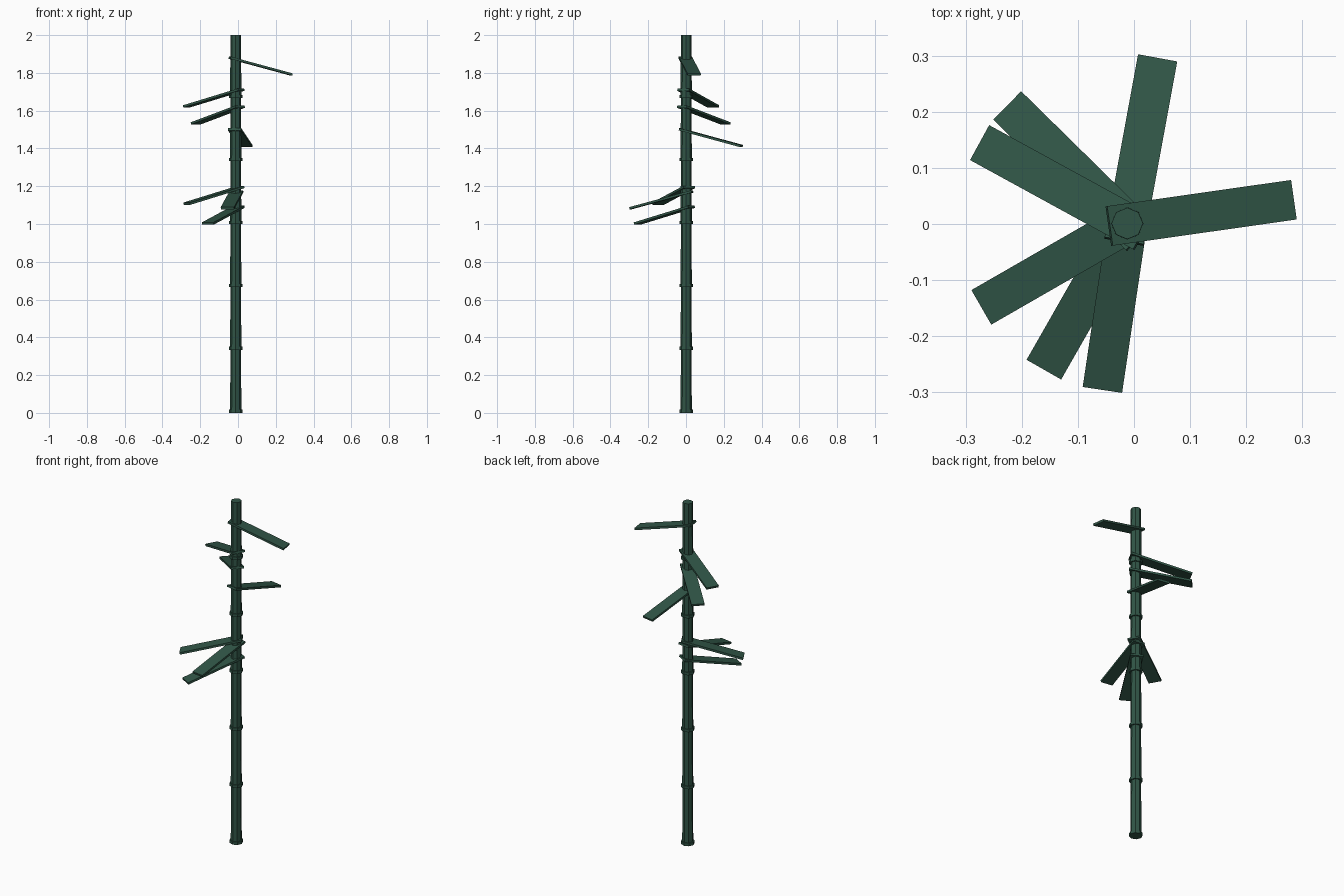
import bpy, math
from mathutils import Matrix, Vector

if "Cube" in bpy.data.objects:
    bpy.data.objects.remove(bpy.data.objects["Cube"])

CX, CY = -0.012, 0.001      # stalk axis
SEG = 2.0 / 6               # length of one stalk section

green = bpy.data.materials.new("dark bamboo green")
green.diffuse_color = (0.030, 0.091, 0.062, 1)
green.use_nodes = True
green.node_tree.nodes["Principled BSDF"].inputs["Base Color"].default_value = green.diffuse_color


def tube(name, z0, z1, r0, r1):
    """Eight-sided flat-shaded section with a corner on each axis."""
    bpy.ops.mesh.primitive_cone_add(vertices=8, radius1=r0, radius2=r1, depth=z1 - z0,
                                    location=(CX, CY, (z0 + z1) / 2))
    ob = bpy.context.object
    ob.name = name
    ob.data.materials.append(green)


# Stalk sections, each with a raised joint ring at its foot
for i in range(6):
    z = i * SEG
    tube(f"stalk_section_{i + 1}", z, z + SEG, 0.030, 0.028)
    tube(f"joint_ring_{i + 1}", z, z + 0.017, 0.036, 0.036)


def leaf(name, angle, top):
    """Thin plank leaf piercing the stalk and drooping 15 degrees outward."""
    tilt, width, thick = math.radians(15), 0.071, 0.012
    length = 0.331 / math.cos(tilt)
    bpy.ops.mesh.primitive_cube_add(size=1)
    ob = bpy.context.object
    ob.name = name
    # inner upper edge is the pivot
    ob.data.transform(Matrix.Translation((length / 2, 0, -thick / 2))
                      @ Matrix.Diagonal((length, width, thick, 1)))
    a = math.radians(angle)
    pivot = Vector((CX - 0.031 * math.cos(a), CY - 0.031 * math.sin(a), top))
    ob.data.transform(Matrix.Translation(pivot) @ Matrix.Rotation(a, 4, 'Z')
                      @ Matrix.Rotation(tilt, 4, 'Y'))
    ob.data.materials.append(green)


# Leaves: heading in degrees, height of the inner end
for n, (angle, top) in enumerate([(8.1, 1.886), (151.3, 1.717), (135.5, 1.627), (79.6, 1.507),
                                  (209.9, 1.202), (261.5, 1.178), (240.3, 1.097)]):
    leaf(f"leaf_{n + 1}", angle, top)
